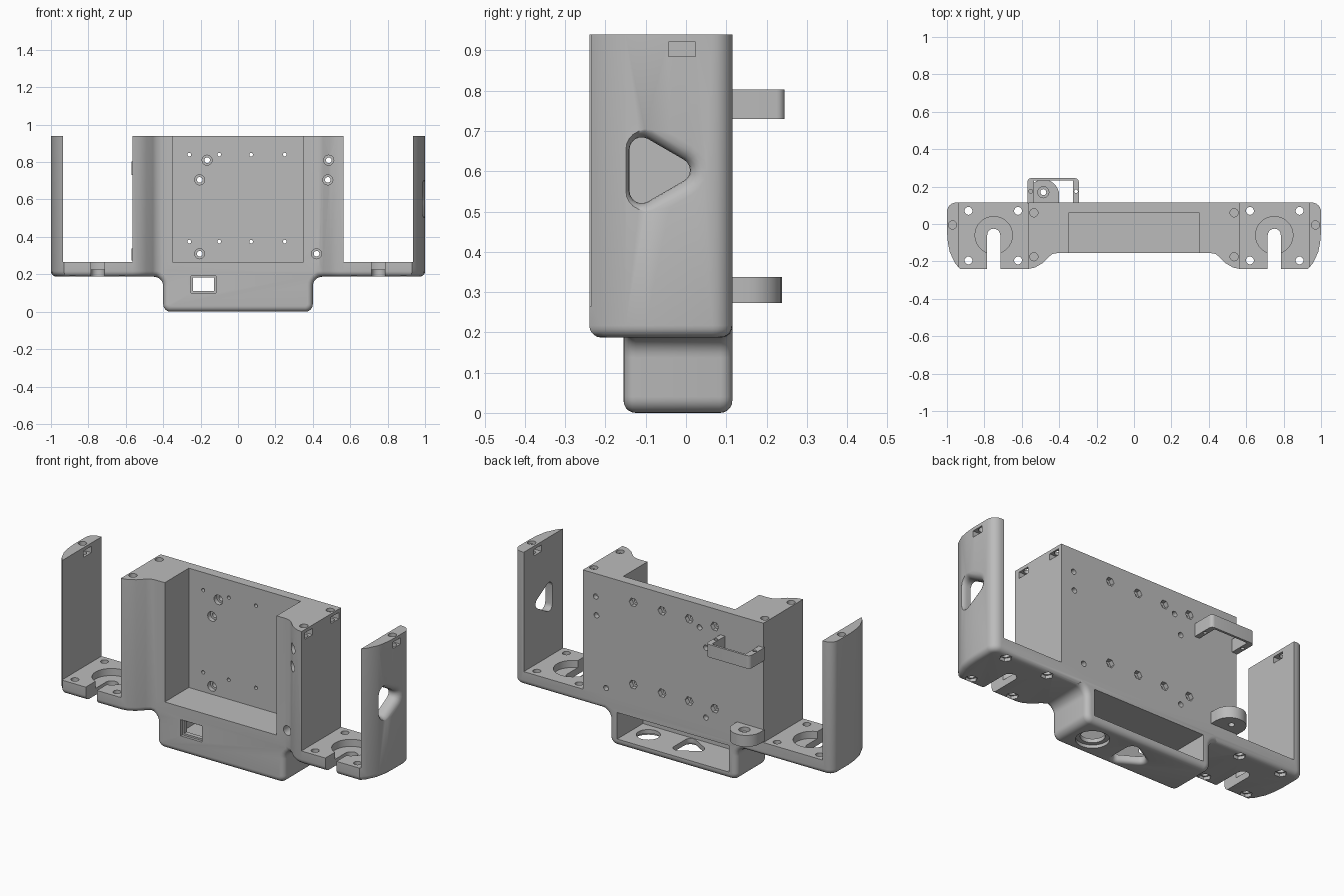
import bpy, bmesh
from math import cos, sin, pi, radians
from mathutils import Vector

if "Cube" in bpy.data.objects:
    bpy.data.objects.remove(bpy.data.objects["Cube"], do_unlink=True)

grey = bpy.data.materials.new("plain grey")
grey.use_nodes = True
grey.diffuse_color = (0.5, 0.5, 0.5, 1)
grey.node_tree.nodes["Principled BSDF"].inputs["Base Color"].default_value = (0.5, 0.5, 0.5, 1)


def place(axis, p, h):
    """Put a 2D point in the plane across the axis, at position h along it."""
    u, v = p
    return {"x": (h, u, v), "y": (u, h, v), "z": (u, v, h)}[axis]


def loft(name, axis, rings, round_at=None, radius=0.03):
    """Skin a list of (outline, height) rings; round_at rounds the rims at those heights."""
    bm = bmesh.new()
    loops = [[bm.verts.new(place(axis, p, h)) for p in pts] for pts, h in rings]
    n = len(loops[0])
    caps = [bm.faces.new(loops[0]), bm.faces.new(loops[-1])]
    for a, b in zip(loops, loops[1:]):
        for i in range(n):
            j = (i + 1) % n
            bm.faces.new((a[i], a[j], b[j], b[i]))
    bmesh.ops.recalc_face_normals(bm, faces=bm.faces)
    if round_at:
        rims = [e for k in round_at for e in caps[k].edges]
        bmesh.ops.bevel(bm, geom=rims, offset=radius, segments=5, profile=0.5, affect="EDGES")
    mesh = bpy.data.meshes.new(name)
    bm.to_mesh(mesh)
    bm.free()
    mesh.materials.append(grey)
    ob = bpy.data.objects.new(name, mesh)
    bpy.context.collection.objects.link(ob)
    return ob


def prism(name, axis, pts, a, b, **kw):
    return loft(name, axis, [(pts, a), (pts, b)], **kw)


def box(x0, x1, y0, y1, z0, z1):
    return prism("cutter", "z", [(x0, y0), (x1, y0), (x1, y1), (x0, y1)], z0, z1)


def arc(cx, cy, r, a0, a1, n=6):
    return [(cx + r * cos(radians(a0 + (a1 - a0) * i / n)),
             cy + r * sin(radians(a0 + (a1 - a0) * i / n))) for i in range(n + 1)]


def rod(axis, u, v, r, a, b, n=20):
    return prism("cutter", axis, arc(u, v, r, 0, 360, n)[:-1], a, b)


def mirrored(pts):
    return pts + [(-x, y) for x, y in reversed(pts)]


def combine(target, tools, op="DIFFERENCE"):
    """Apply each tool to the target as a boolean, then drop the tool."""
    for tool in tools:
        tool.hide_render = True
        mod = target.modifiers.new("bool", "BOOLEAN")
        mod.operation, mod.solver, mod.object = op, "EXACT", tool
        bpy.context.view_layer.objects.active = target
        bpy.ops.object.modifier_apply(modifier=mod.name)
        bpy.data.objects.remove(tool, do_unlink=True)


def triangle(cu, cv, r, turn=0):
    """Rounded triangle: growing r offsets the outline."""
    pts = []
    for k in range(3):
        a = turn + 120 * k
        pts += arc(cu + 0.06 * cos(radians(a)), cv + 0.06 * sin(radians(a)), r, a - 60, a + 60, 6)
    return pts


def flared_hole(axis, cu, cv, turn, face, side, depth, flare):
    """Triangular hole with a rounded lip on the outer face."""
    rings = [(triangle(cu, cv, 0.03 + flare, turn), face + side * 0.02)]
    for i in range(6):
        t = i * pi / 10
        rings.append((triangle(cu, cv, 0.03 + flare * (1 - sin(t)), turn),
                      face - side * flare * (1 - cos(t))))
    rings.append((triangle(cu, cv, 0.03, turn), face - side * depth))
    return loft("cutter", axis, rings)


# Main body: wide rounded outline, full height
half = arc(0.95, 0.065, 0.05, 90, 0) + [(1, -0.04), (0.995, -0.1), (0.985, -0.15), (0.957, -0.21),
       (0.93, -0.24), (0.565, -0.24), (0.53, -0.233), (0.49, -0.21), (0.455, -0.175),
       (0.435, -0.16), (0.405, -0.155)]
body = prism("main_body", "z", mirrored(half), 0.187, 0.94, round_at=[0])

# Lower compartment, flaring into the body
low = [(0.45, 0.3), (0.45, 0.187)] + arc(0.45, 0.137, 0.05, 90, 180)[1:] + arc(0.36, 0.04, 0.04, 0, -90)
combine(body, [prism("lower_box", "y", mirrored(low), -0.155, 0.115, round_at=[0, 1])], "UNION")

cuts = []
# Front pocket, rear compartment and the framed window
cuts.append(box(-0.35, 0.35, -0.4, 0.06, 0.265, 1.1))
cuts.append(box(-0.35, 0.35, -0.115, 0.3, 0.04, 0.19))
cuts.append(box(-0.25, -0.118, -0.3, -0.14, 0.1, 0.192))
cuts.append(box(-0.24, -0.128, -0.3, 0, 0.11, 0.183))

for s in (-1, 1):
    # Open bay between block and side plate
    x0, x1 = sorted((s * 0.565, s * 0.935))
    cuts.append(box(x0, x1, -0.4, 0.4, 0.265, 1.1))
    # Keyhole slot with a round recess
    slot = arc(s * 0.75, -0.06, 0.035, 0, 180, 10) + [(s * 0.75 - 0.035, -0.4), (s * 0.75 + 0.035, -0.4)]
    cuts.append(prism("cutter", "z", slot, 0.1, 0.3))
    cuts.append(rod("z", s * 0.75, -0.06, 0.1, 0.225, 0.3, 32))
    # Floor screw holes with nut recesses below
    for x in (0.885, 0.62):
        for y in (0.07, -0.195):
            cuts.append(rod("z", s * x, y, 0.021, 0.1, 0.3))
            cuts.append(rod("z", s * x, y, 0.032, 0.1, 0.205, 6))
    # Blind holes in the top faces
    for x, y in ((0.535, 0.06), (0.535, -0.175), (0.97, -0.005)):
        cuts.append(rod("z", s * x, y, 0.022, 0.84, 1))

# Nut slots in the sides
for x0, x1, y in ((0.9, 1.1, -0.01), (-0.99, -0.9, -0.01), (0.51, 0.6, 0.06), (0.51, 0.6, -0.175)):
    cuts.append(box(x0, x1, y - 0.034, y + 0.034, 0.885, 0.921))

# Counterbored holes from the front
for x, z in ((0.485, 0.81), (0.48, 0.705), (0.42, 0.31), (-0.165, 0.81), (-0.205, 0.705), (-0.205, 0.31)):
    cuts.append(rod("y", x, z, 0.027, -0.4, 0.085))
    cuts.append(rod("y", x, z, 0.015, -0.4, 0.3))
# Small holes with nut recesses on the back
for x in (-0.26, -0.1, 0.07, 0.25):
    for z in (0.84, 0.375):
        cuts.append(rod("y", x, z, 0.01, -0.1, 0.3, 12))
        cuts.append(rod("y", x, z, 0.025, 0.09, 0.3, 6))

# Side opening, floor opening and round floor hole
cuts.append(flared_hole("x", -0.08, 0.6025, 0, 1, 1, 0.15, 0.04))
cuts.append(flared_hole("z", 0, -0.03, 180, 0, -1, 0.1, 0.02))
cuts.append(rod("z", 0.25, -0.02, 0.062, -0.1, 0.1, 32))
cuts.append(rod("z", 0.25, -0.02, 0.085, -0.1, 0.018, 32))
combine(body, cuts)

# Upper rear bracket: U-shaped loop
outer = [(-0.57, 0.11)] + arc(-0.55, 0.225, 0.02, 180, 90) + arc(-0.315, 0.225, 0.02, 90, 0) + [(-0.295, 0.11)]
inner = [(-0.325, 0.11), (-0.325, 0.232), (-0.535, 0.232), (-0.535, 0.11)]
upper = prism("upper_bracket", "z", outer + inner, 0.73, 0.803)
combine(upper, [rod("z", x, 0.175, 0.01, 0.6, 0.9, 12) for x in (-0.552, -0.31)])

# Lower rear bracket: rounded lug with a stepped hole
lug = [(-0.4, 0.11)] + arc(-0.485, 0.153, 0.085, 0, 180, 14) + [(-0.57, 0.11)]
lower = prism("lower_bracket", "z", lug, 0.273, 0.338)
combine(lower, [rod("z", -0.485, 0.17, 0.03, 0.315, 0.5), rod("z", -0.485, 0.17, 0.016, 0.1, 0.5)])

# Smooth curved walls, keep hard edges
for ob in (body, upper, lower):
    bpy.ops.object.select_all(action="DESELECT")
    ob.select_set(True)
    bpy.context.view_layer.objects.active = ob
    bpy.ops.object.shade_smooth_by_angle(angle=radians(32))
